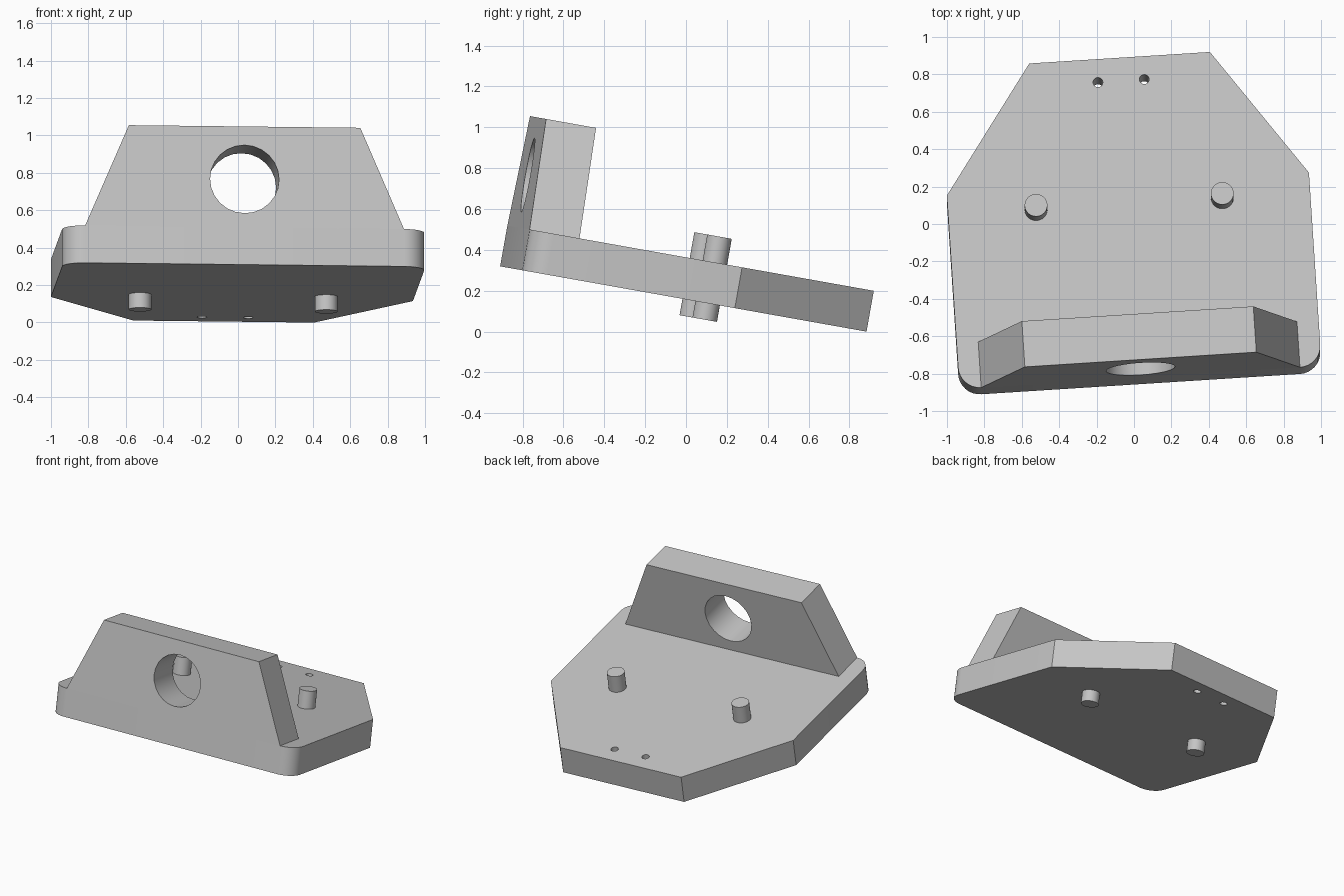
import bpy, bmesh
from math import radians, sin, cos, pi
from mathutils import Matrix, Vector

default = bpy.data.objects.get("Cube")
if default:
    bpy.data.objects.remove(default, do_unlink=True)

# Bracket's own frame: pitched down towards the back and slightly turned
FRAME = (Matrix.Translation((0, 0, 0.157)) @ Matrix.Rotation(radians(-10.1), 4, 'X')
         @ Matrix.Rotation(radians(3.7), 4, 'Z') @ Matrix.Translation((-0.021, 0, 0)))

THICK = 0.203     # plate thickness
HALF_W = 0.97     # plate half width
DEPTH = 0.87      # plate half depth
FILLET = 0.116    # front corner radius

grey = bpy.data.materials.new("plain grey")
grey.use_nodes = True
grey.diffuse_color = (0.56, 0.56, 0.56, 1)
grey.node_tree.nodes["Principled BSDF"].inputs["Base Color"].default_value = (0.56, 0.56, 0.56, 1)


def finish(name, bm):
    bmesh.ops.recalc_face_normals(bm, faces=bm.faces)
    mesh = bpy.data.meshes.new(name)
    bm.to_mesh(mesh)
    bm.free()
    mesh.materials.append(grey)
    ob = bpy.data.objects.new(name, mesh)
    bpy.context.collection.objects.link(ob)
    ob.matrix_world = FRAME
    return ob


def prism(name, outline, direction):
    """Extrude a closed outline of 3D points along a direction."""
    bm = bmesh.new()
    face = bm.faces.new([bm.verts.new(p) for p in outline])
    new = bmesh.ops.extrude_face_region(bm, geom=[face])["geom"]
    bmesh.ops.translate(bm, vec=Vector(direction),
                        verts=[g for g in new if isinstance(g, bmesh.types.BMVert)])
    return finish(name, bm)


def cylinder(name, centre, radius, length, axis='Z'):
    bm = bmesh.new()
    turn = Matrix.Rotation(pi / 2 if axis == 'Y' else 0, 4, 'X')
    bmesh.ops.create_cone(bm, cap_ends=True, segments=24, radius1=radius, radius2=radius,
                          depth=length, matrix=Matrix.Translation(centre) @ turn)
    return finish(name, bm)


def activate(ob):
    bpy.ops.object.select_all(action='DESELECT')
    ob.select_set(True)
    bpy.context.view_layer.objects.active = ob


def drill(ob, cutter):
    mod = ob.modifiers.new("hole", 'BOOLEAN')
    mod.operation = 'DIFFERENCE'
    mod.solver = 'EXACT'
    mod.object = cutter
    activate(ob)
    bpy.ops.object.modifier_apply(modifier=mod.name)
    bpy.data.objects.remove(cutter, do_unlink=True)


# Base plate: tapered back, rounded front corners
right = [(HALF_W - FILLET + FILLET * sin(a), -DEPTH + FILLET - FILLET * cos(a), 0)
         for a in (i * pi / 16 for i in range(9))]
right += [(HALF_W, 0.182, 0), (0.484, DEPTH, 0)]
left = [(-x, y, z) for x, y, z in reversed(right)]
plate = prism("base_plate", right + left, (0, 0, THICK))

# Upright wall: trapezoid flush with the front of the plate
top, foot = 0.62, HALF_W - FILLET
wall = prism("upright_wall",
             [(-foot, -DEPTH, THICK), (foot, -DEPTH, THICK),
              (top, -DEPTH, 0.75), (-top, -DEPTH, 0.75)], (0, 0.249, 0))
drill(wall, cylinder("bore_cutter", (0, -DEPTH, 0.464), 0.185, 1, 'Y'))

# Small through holes at the back, and pegs through the plate
pegs = []
for side, x in (("left", 1), ("right", -1)):
    drill(plate, cylinder("pin_cutter", (x * 0.124, 0.744, 0), 0.026, 1))
    pegs.append(cylinder(side + "_peg", (x * 0.499, 0.077, 0.125), 0.061, 0.413))

# Smooth curved faces, keep edges sharp
for ob in [plate, wall] + pegs:
    activate(ob)
    bpy.ops.object.shade_smooth_by_angle(angle=radians(30))
